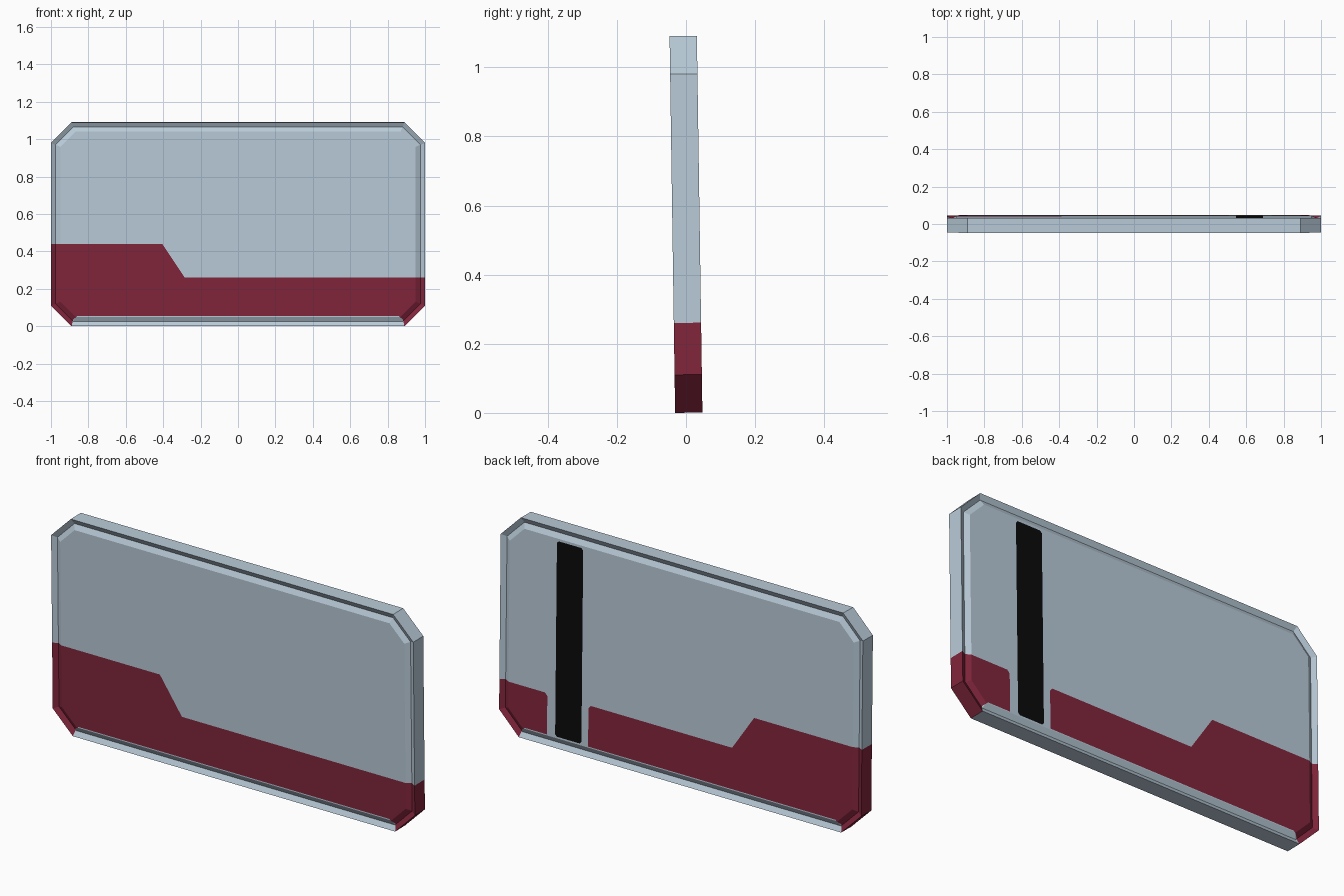
import bpy, bmesh, math
from mathutils import Vector, Matrix

if "Cube" in bpy.data.objects:
    bpy.data.objects.remove(bpy.data.objects["Cube"])

WIDTH, HEIGHT, THICK = 2.0, 1.09, 0.079
CHAMFER, LEAN = 0.11, 0.0147


def material(name, rgb):
    m = bpy.data.materials.new(name)
    m.diffuse_color = (*rgb, 1.0)
    m.use_nodes = True
    m.node_tree.nodes["Principled BSDF"].inputs["Base Color"].default_value = m.diffuse_color
    return m


GREY, RED, BLACK = 0, 1, 2
mats = [material("pale blue grey", (0.485, 0.597, 0.687)),
        material("dark red", (0.223, 0.019, 0.045)),
        material("black", (0.003, 0.003, 0.003))]


def octagon(inset):
    """Chamfered rectangle in x, z, offset inwards evenly."""
    x, z0, z1 = WIDTH / 2 - inset, inset, HEIGHT - inset
    c = CHAMFER - inset * (2 - math.sqrt(2))
    return [(x - c, z0), (x, z0 + c), (x, z1 - c), (x - c, z1),
            (c - x, z1), (-x, z1 - c), (-x, z0 + c), (c - x, z0)]


# Slab with a V groove round both faces
bm = bmesh.new()
h = THICK / 2
rings = []
for inset, y in [(0.05, -h), (0.025, -h + 0.014), (0, -h),
                 (0, h), (0.025, h - 0.014), (0.05, h)]:
    rings.append([bm.verts.new((x, y, z)) for x, z in octagon(inset)])
for a, b in zip(rings, rings[1:]):
    for i in range(8):
        j = (i + 1) % 8
        bm.faces.new((a[i], a[j], b[j], b[i]))
bm.faces.new(rings[0])
bm.faces.new(rings[-1])
bmesh.ops.recalc_face_normals(bm, faces=bm.faces[:])


def paint(poly, index, back_only=False):
    """Cut the slab along a convex x, z polygon and colour the inside."""
    planes = []
    mid = sum((Vector(p) for p in poly), Vector((0, 0))) / len(poly)
    for p, q in zip(poly, poly[1:] + poly[:1]):
        p, q = Vector(p), Vector(q)
        n = Vector((q.y - p.y, p.x - q.x)).normalized()
        if n.dot(mid - p) < 0:
            n = -n
        planes.append((p, n))
        faces = [f for f in bm.faces
                 if not back_only or f.calc_center_median().y > h - 0.016]
        edges = {e for f in faces for e in f.edges}
        verts = {v for f in faces for v in f.verts}
        bmesh.ops.bisect_plane(bm, geom=list(verts) + list(edges) + faces,
                               dist=1e-5, plane_co=(p.x, 0, p.y),
                               plane_no=(n.x, 0, n.y))
    for f in bm.faces:
        c = f.calc_center_median()
        if back_only and c.y < h - 0.016:
            continue
        if all(n.dot(Vector((c.x, c.z)) - p) > -1e-5 for p, n in planes):
            f.material_index = index


# Red lower band with its step
paint([(-1.1, -0.1), (1.1, -0.1), (1.1, 0.26), (-1.1, 0.26)], RED)
paint([(-1.1, 0.26), (-0.285, 0.26), (-0.405, 0.44), (-1.1, 0.44)], RED)

# Bare strip along the bottom edge
paint([(-0.89, -0.1), (0.89, -0.1), (0.89, 0.0), (0.882, 0.035),
       (0.858, 0.055), (-0.858, 0.055), (-0.882, 0.035), (-0.89, 0.0)], GREY)

# Bare gap in the red on the back, flaring at its top corners
paint([(0.508, 0.05), (0.735, 0.05), (0.735, 0.245), (0.508, 0.245)], GREY, True)
paint([(0.508, 0.245), (0.735, 0.245), (0.75, 0.262), (0.493, 0.262)], GREY, True)

# Black stripe on the back
l, r, b, t, c = 0.545, 0.69, 0.058, 1.028, 0.01
paint([(l + c, b), (r - c, b), (r, b + c), (r, t - c),
       (r - c, t), (l + c, t), (l, t - c), (l, b + c)], BLACK, True)

# Lean slightly forwards, then stand on the ground and centre
bm.transform(Matrix.Rotation(LEAN, 4, 'X'))
ys = [v.co.y for v in bm.verts]
zs = [v.co.z for v in bm.verts]
bm.transform(Matrix.Translation((0, -(min(ys) + max(ys)) / 2, -min(zs))))

mesh = bpy.data.meshes.new("card_slab")
bm.to_mesh(mesh)
bm.free()
for m in mats:
    mesh.materials.append(m)
bpy.context.collection.objects.link(bpy.data.objects.new("card_slab", mesh))
